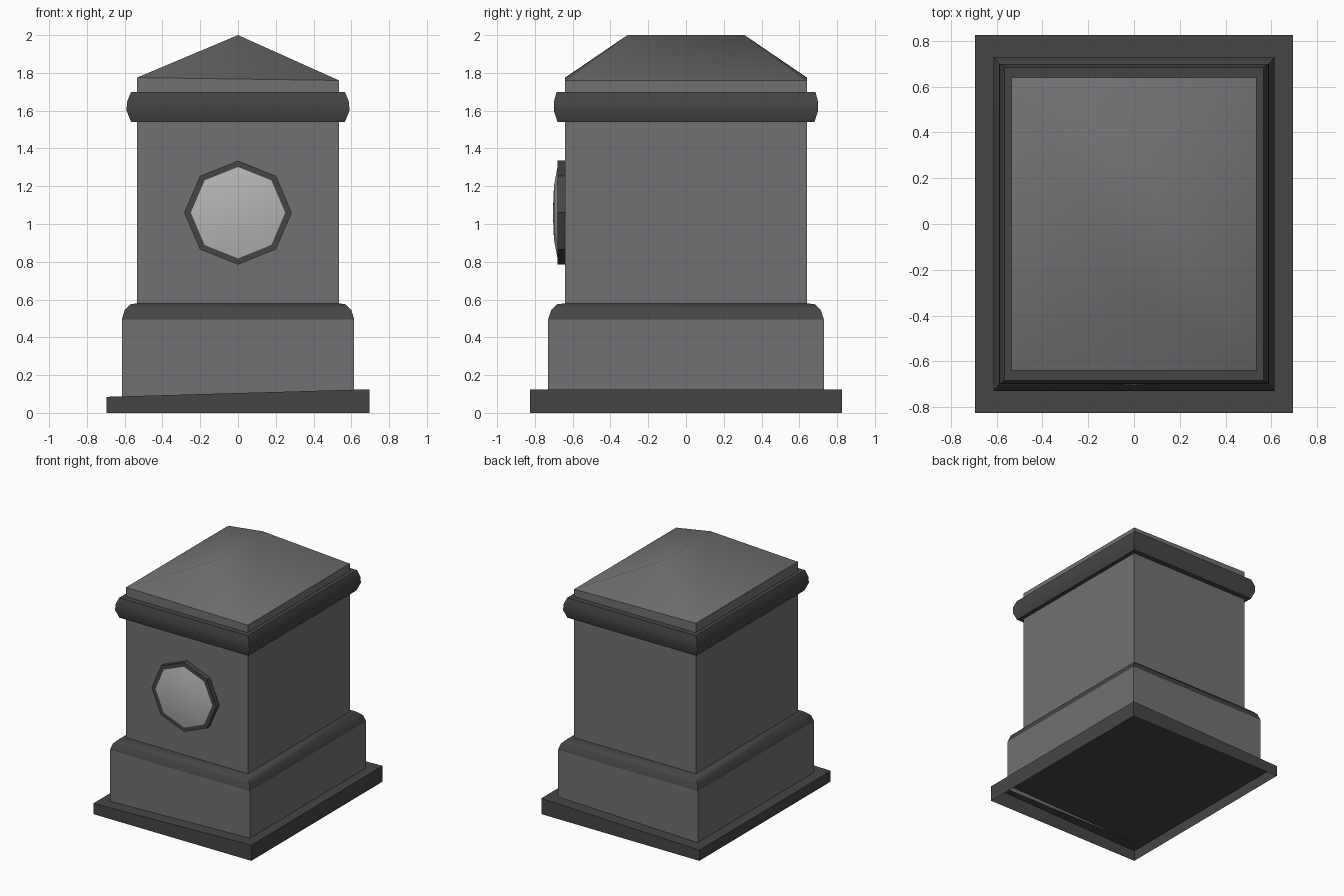
import bpy, math

if "Cube" in bpy.data.objects:
    bpy.data.objects.remove(bpy.data.objects["Cube"])


def material(name, r, g, b):
    m = bpy.data.materials.new(name)
    m.diffuse_color = (r, g, b, 1)
    m.use_nodes = True
    m.node_tree.nodes["Principled BSDF"].inputs["Base Color"].default_value = m.diffuse_color
    return m


STONE = material("mid grey stone", 0.165, 0.165, 0.172)
DARK = material("dark grey trim", 0.06, 0.06, 0.06)
LIGHT = material("light grey dial", 0.46, 0.46, 0.46)


def make(name, verts, faces, mat, angle=None):
    me = bpy.data.meshes.new(name)
    me.from_pydata(verts, [], faces)
    me.update()
    ob = bpy.data.objects.new(name, me)
    bpy.context.collection.objects.link(ob)
    me.materials.append(mat)
    if angle:
        bpy.ops.object.select_all(action='DESELECT')
        ob.select_set(True)
        bpy.context.view_layer.objects.active = ob
        bpy.ops.object.shade_smooth_by_angle(angle=math.radians(angle))
    return ob


def rect(hx, hy, z, z_left=None):
    """Rectangle ring, counter-clockwise from above; the -x side may differ in height."""
    zl = z if z_left is None else z_left
    return [(-hx, -hy, zl), (hx, -hy, z), (hx, hy, z), (-hx, hy, zl)]


def bridge(rings):
    """Quads joining consecutive rings."""
    n = len(rings[0])
    verts = [v for r in rings for v in r]
    faces = [(k * n + i, k * n + (i + 1) % n, (k + 1) * n + (i + 1) % n, (k + 1) * n + i)
             for k in range(len(rings) - 1) for i in range(n)]
    return verts, faces


# Plinth slab: open underneath, top tilted slightly down to the left
v, f = bridge([rect(.695, .825, 0), rect(.695, .825, .125, .085)])
make("plinth", v, f + [(4, 5, 6, 7)], DARK)

# Lower block and main body
make("lower_block", *bridge([rect(.615, .73, .085), rect(.615, .73, .495)]), STONE)
make("body", *bridge([rect(.535, .64, .56), rect(.535, .64, 1.62)]), STONE)

# Rounded moulding on top of the lower block
make("lower_moulding", *bridge([rect(.615, .73, .495), rect(.60, .713, .545),
                                rect(.568, .682, .575), rect(.535, .64, .58)]), DARK, 50)

# Rounded cornice band
make("cornice", *bridge([rect(.535, .64, 1.54), rect(.566, .68, 1.54), rect(.59, .70, 1.60),
                         rect(.588, .70, 1.645), rect(.566, .685, 1.70),
                         rect(.535, .64, 1.70)]), DARK, 50)

# Hipped roof with short eave walls and a ridge running front to back
v, f = bridge([rect(.535, .64, 1.62), rect(.535, .64, 1.76, 1.775)])
v += [(0, -.31, 2), (0, .31, 2)]
f += [(4, 5, 8), (5, 6, 9, 8), (6, 7, 9), (7, 4, 8, 9)]
make("roof", v, f, STONE, 50)


def octagon(rx, rz, y):
    """Eight-sided ring facing the front."""
    return [(rx * math.sin(i * math.pi / 4), y, 1.06 + rz * math.cos(i * math.pi / 4))
            for i in range(8)][::-1]


# Octagonal frame and domed dial on the front
v, f = bridge([octagon(.285, .275, -.635), octagon(.285, .275, -.68),
               octagon(.25, .242, -.68)])
make("dial_frame", v, [q[::-1] for q in f], DARK)
v, f = bridge([octagon(.25, .242, -.68), octagon(.15, .145, -.699)])
f = [q[::-1] for q in f] + [(8 + (i + 1) % 8, 8 + i, 16) for i in range(8)]
make("dial", v + [(0, -.705, 1.06)], f, LIGHT, 40)

# Make every surface face outwards consistently
import bmesh
for ob in bpy.data.objects:
    if ob.name.startswith("dial"):
        bm = bmesh.new()
        bm.from_mesh(ob.data)
        front = sum(fc.normal.y * fc.calc_area() for fc in bm.faces)
        if front > 0:
            bmesh.ops.reverse_faces(bm, faces=bm.faces[:])
        bm.to_mesh(ob.data)
        bm.free()
